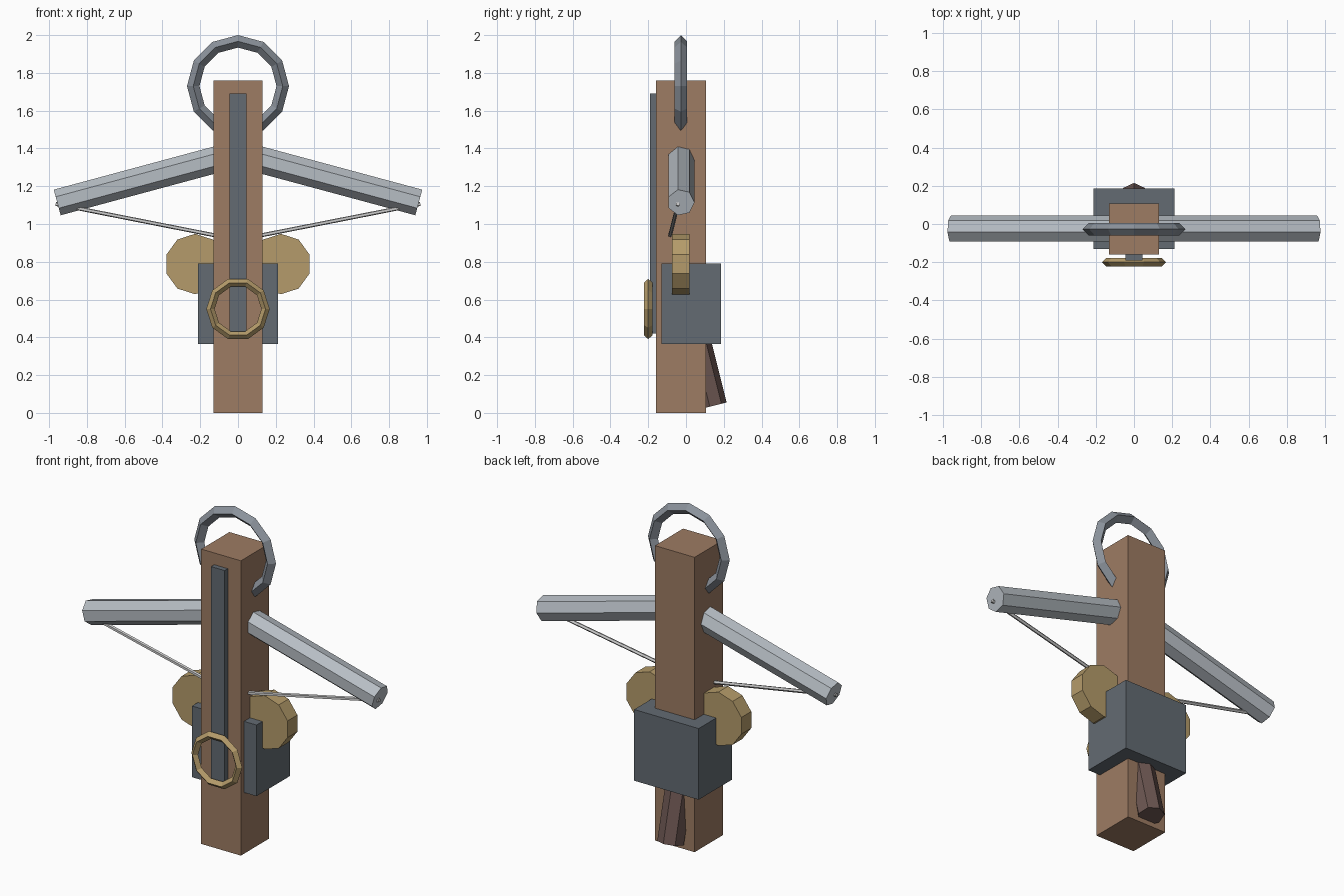
import bpy
from math import radians
from mathutils import Vector

if "Cube" in bpy.data.objects:
    bpy.data.objects.remove(bpy.data.objects["Cube"])


def material(name, rgb):
    m = bpy.data.materials.new(name)
    m.diffuse_color = (*rgb, 1)
    m.use_nodes = True
    m.node_tree.nodes["Principled BSDF"].inputs["Base Color"].default_value = m.diffuse_color
    return m


WOOD = material("wood", (0.34, 0.20, 0.125))
DARK_WOOD = material("dark_wood", (0.145, 0.09, 0.08))
IRON = material("iron", (0.125, 0.147, 0.17))
STEEL = material("steel", (0.47, 0.51, 0.55))
RING_STEEL = material("ring_steel", (0.26, 0.29, 0.33))
BRASS = material("brass", (0.46, 0.33, 0.145))
CORD = material("cord", (0.72, 0.72, 0.74))

CENTRE_Y = -0.027


def finish(name, mat):
    ob = bpy.context.object
    ob.name = name
    ob.data.materials.append(mat)
    return ob


def box(name, lo, hi, mat):
    lo, hi = Vector(lo), Vector(hi)
    bpy.ops.mesh.primitive_cube_add(size=1, location=(lo + hi) / 2)
    ob = finish(name, mat)
    ob.scale = hi - lo
    return ob


def rod(name, a, b, radius, sides, mat):
    """Straight prism from a to b, first corner kept towards +y."""
    a, b = Vector(a), Vector(b)
    d = b - a
    bpy.ops.mesh.primitive_cylinder_add(vertices=sides, radius=radius, depth=d.length,
                                        location=(a + b) / 2)
    ob = finish(name, mat)
    ob.rotation_mode = 'QUATERNION'
    ob.rotation_quaternion = Vector((0, 0, 1)).rotation_difference(d)
    return ob


def ring(name, centre, major, minor, segments, mat):
    bpy.ops.mesh.primitive_torus_add(major_segments=segments, minor_segments=4,
                                     major_radius=major, minor_radius=minor,
                                     location=centre, rotation=(radians(90), 0, 0))
    return finish(name, mat)


# Stock, bolt rail and lock housing
box("stock", (-0.131, -0.16, 0), (0.131, 0.106, 1.76), WOOD)
box("bolt_rail", (-0.045, -0.19, 0.42), (0.045, -0.13, 1.69), IRON)
box("lock_housing", (-0.213, -0.13, 0.365), (0.213, 0.185, 0.79), IRON)

# Foot stirrup at the nose and brass ring on the front
ring("stirrup", (0, CENTRE_Y, 1.73), 0.237, 0.033, 12, RING_STEEL)
ring("front_ring", (0, -0.2, 0.55), 0.146, 0.022, 10, BRASS)

# Trigger lever
rod("trigger_lever", (0, 0.142, 0.037), (0, 0.021, 0.522), 0.075, 7, DARK_WOOD)

# Bow limbs, string halves and winding wheels on both sides
for side, s in (("left", -1), ("right", 1)):
    rod(f"bow_limb_{side}", (0, CENTRE_Y, 1.372), (s * 0.957, CENTRE_Y, 1.114), 0.072, 7, STEEL)
    rod(f"string_{side}", (0, -0.09, 0.916), (s * 0.965, -0.043, 1.106), 0.011, 5, CORD)
    rod(f"winding_wheel_{side}", (s * 0.227, 0.019, 0.788), (s * 0.227, -0.074, 0.788), 0.16, 10, BRASS)
